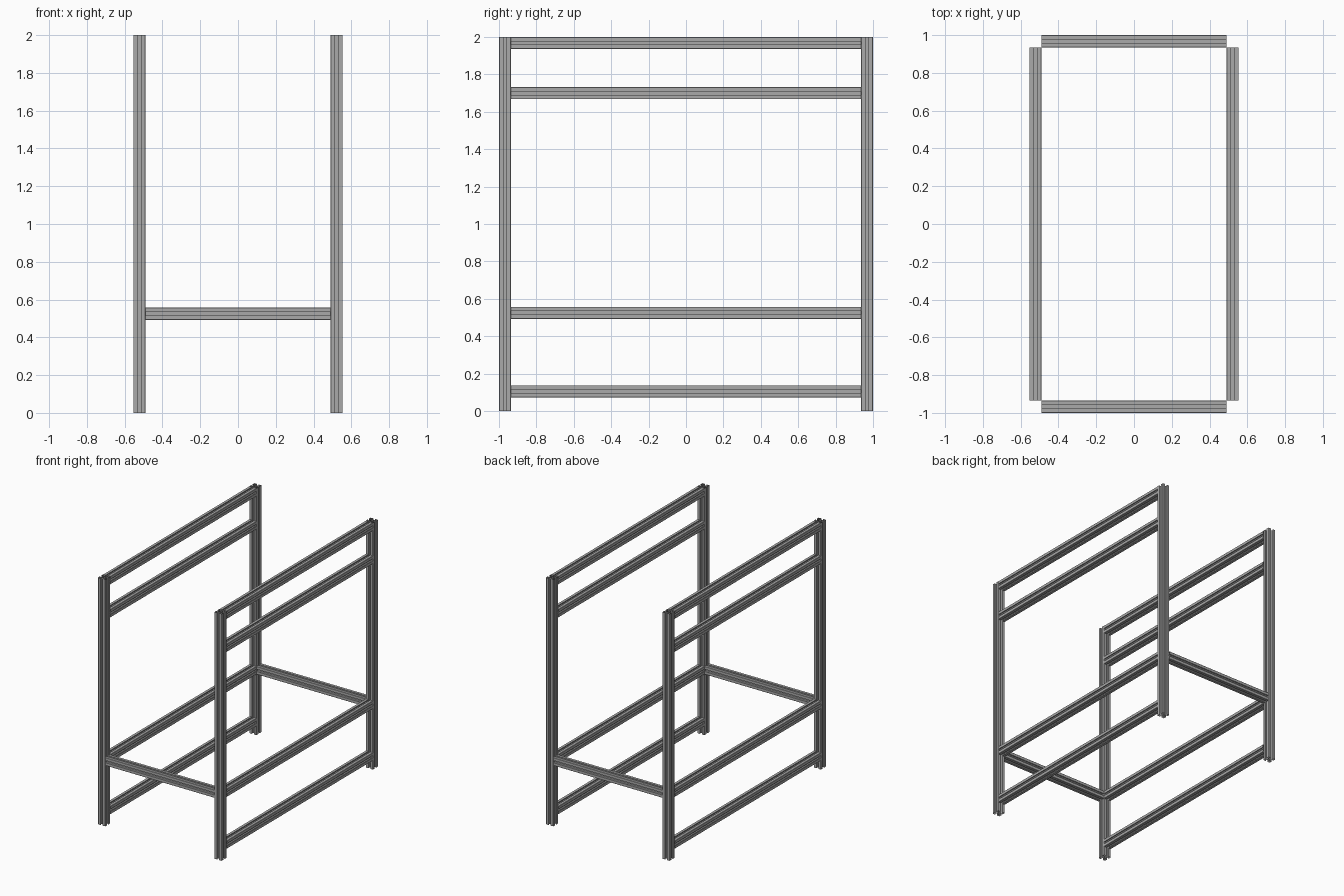
import bpy, bmesh, math
from mathutils import Matrix, Vector

cube = bpy.data.objects.get("Cube")
if cube:
    bpy.data.objects.remove(cube, do_unlink=True)

HALF = 0.0323                  # half the bar width
POST_X, POST_Y = 0.522, 1 - HALF

metal = bpy.data.materials.new("grey_aluminium")
metal.use_nodes = True
colour = (0.40, 0.40, 0.40, 1)
metal.diffuse_color = colour
metal.node_tree.nodes["Principled BSDF"].inputs["Base Color"].default_value = colour

# One side of the slotted bar section, in units of the half width
SIDE = [(0.94, 1), (0.28, 1), (0.28, 0.78), (0.54, 0.78), (0.54, 0.64), (0.28, 0.38)]


def section():
    """Full slotted outline: one mirrored side turned four times."""
    side = SIDE + [(-x, y) for x, y in reversed(SIDE)]
    return [Matrix.Rotation(k * math.pi / 2, 2) @ Vector(p) * HALF
            for k in range(4) for p in side]


def bar(name, start, end):
    """Open-ended slotted bar running between two points."""
    start, end = Vector(start), Vector(end)
    axis = end - start
    turn = axis.to_track_quat('Z', 'Y')
    bm = bmesh.new()
    rings = [[bm.verts.new(turn @ p.to_3d() + o) for p in section()] for o in (start, end)]
    low, high = rings
    for i in range(len(low)):
        j = (i + 1) % len(low)
        bm.faces.new((low[i], low[j], high[j], high[i]))
    mesh = bpy.data.meshes.new(name)
    bm.to_mesh(mesh)
    bm.free()
    mesh.materials.append(metal)
    bpy.context.collection.objects.link(bpy.data.objects.new(name, mesh))


# Corner posts
for sx, side in ((1, "left"), (-1, "right")):
    for sy, end in ((-1, "front"), (1, "back")):
        x, y = sx * POST_X, sy * POST_Y
        bar(f"{end}_{side}_post", (x, y, 0), (x, y, 2))

# Side rails
run = POST_Y - HALF
for sx, side in ((1, "left"), (-1, "right")):
    for level, z in (("bottom", 0.105), ("lower", 0.525), ("upper", 1.70), ("top", 2 - HALF)):
        bar(f"{side}_{level}_rail", (sx * POST_X, -run, z), (sx * POST_X, run, z))

# Cross rails
span = POST_X - HALF
for sy, end in ((-1, "front"), (1, "back")):
    bar(f"{end}_cross_rail", (-span, sy * POST_Y, 0.525), (span, sy * POST_Y, 0.525))
